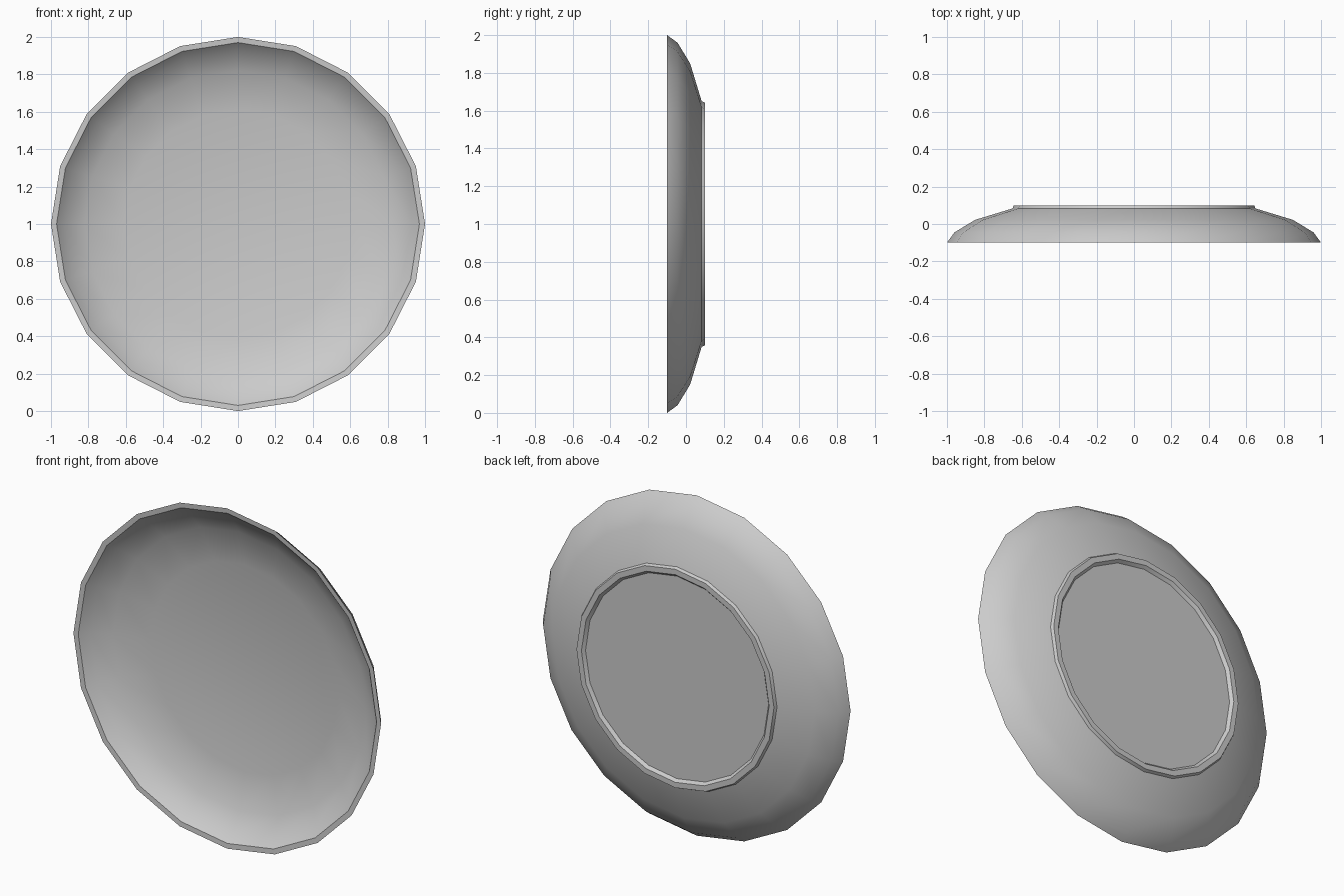
import bpy, bmesh, math

if "Cube" in bpy.data.objects:
    bpy.data.objects.remove(bpy.data.objects["Cube"])

SIDES = 20

# Plate cross-section (radius, y): front floor, rim, back, foot ring, recessed base
profile = [
    (0.61, 0.06), (0.82, 0.01), (0.925, -0.05), (0.97, -0.098),
    (1.0, -0.10), (0.96, -0.045), (0.85, 0.022), (0.65, 0.083),
    (0.642, 0.10), (0.61, 0.10), (0.595, 0.083),
]

bm = bmesh.new()
rings = []
for r, y in profile:
    ring = []
    for i in range(SIDES):
        a = 2 * math.pi * i / SIDES
        ring.append(bm.verts.new((r * math.sin(a), y, 1 + r * math.cos(a))))
    rings.append(ring)

# Lathed wall
for a, b in zip(rings, rings[1:]):
    for i in range(SIDES):
        j = (i + 1) % SIDES
        bm.faces.new((a[i], a[j], b[j], b[i]))

# Front floor and recessed base
bm.faces.new(rings[0])
bm.faces.new(rings[-1])
bmesh.ops.recalc_face_normals(bm, faces=bm.faces)

mesh = bpy.data.meshes.new("plate")
bm.to_mesh(mesh)
bm.free()
plate = bpy.data.objects.new("plate", mesh)
bpy.context.collection.objects.link(plate)

# Smooth sides with crisp rim and foot
bpy.context.view_layer.objects.active = plate
plate.select_set(True)
bpy.ops.object.shade_smooth_by_angle(angle=math.radians(40))
